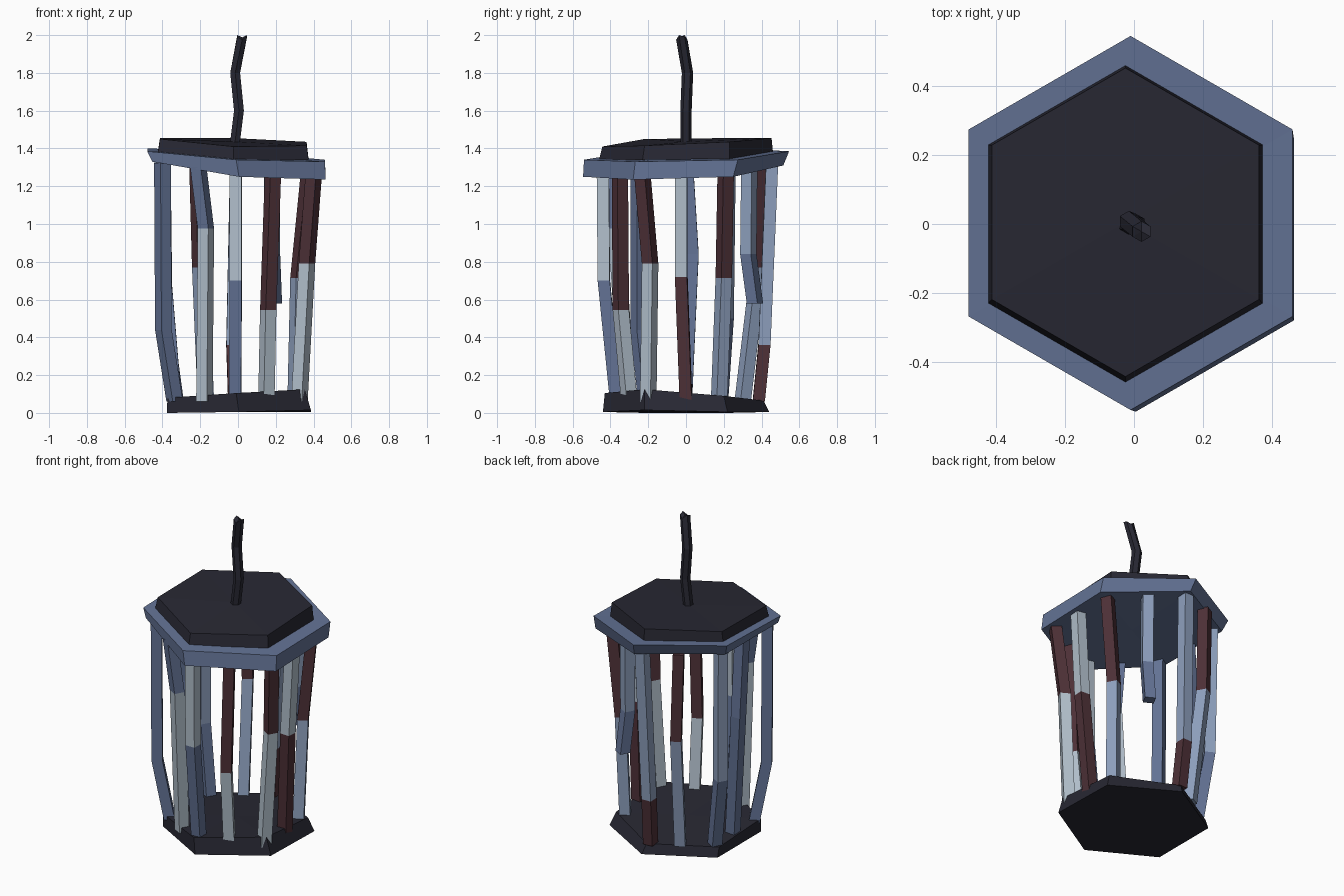
import bpy
import bmesh
import math

cube = bpy.data.objects.get("Cube")
if cube:
    bpy.data.objects.remove(cube, do_unlink=True)


def make_material(name, color):
    mat = bpy.data.materials.new(name)
    mat.use_nodes = True
    mat.diffuse_color = (*color, 1)
    mat.node_tree.nodes["Principled BSDF"].inputs["Base Color"].default_value = (*color, 1)
    return mat


IRON = make_material("dark iron", (.021, .021, .033))
BLUE = make_material("slate blue", (.125, .17, .30))
MIST = make_material("misty blue", (.27, .35, .51))
PALE = make_material("pale grey", (.45, .53, .61))
RED = make_material("dark maroon", (.075, .03, .038))


def loft(name, rings, materials):
    """Skin a stack of rings, one material per span, and close both ends."""
    bm = bmesh.new()
    rows = [[bm.verts.new(p) for p in ring] for ring in rings]
    slots = list(dict.fromkeys(materials))
    count = len(rows[0])
    for lower, upper, mat in zip(rows, rows[1:], materials):
        for i in range(count):
            j = (i + 1) % count
            face = bm.faces.new((lower[i], lower[j], upper[j], upper[i]))
            face.material_index = slots.index(mat)
    for row, mat in ((rows[0], materials[0]), (rows[-1], materials[-1])):
        # Fan the ends so uneven corners stay faceted
        center = bm.verts.new([sum(v.co[k] for v in row) / count for k in range(3)])
        for i in range(count):
            face = bm.faces.new((row[i], row[(i + 1) % count], center))
            face.material_index = slots.index(mat)
    bmesh.ops.recalc_face_normals(bm, faces=bm.faces)
    mesh = bpy.data.meshes.new(name)
    bm.to_mesh(mesh)
    bm.free()
    for mat in slots:
        mesh.materials.append(mat)
    obj = bpy.data.objects.new(name, mesh)
    bpy.context.collection.objects.link(obj)
    return obj


def hexagon(cx, cy, radius, heights):
    """Six corners starting at the front, counter-clockwise from above."""
    ring = []
    for i, z in enumerate(heights):
        a = math.radians(60 * i - 90)
        ring.append((cx + radius * math.cos(a), cy + radius * math.sin(a), z))
    return ring


# Crooked base, rim and lid
loft("base", [
    hexagon(.005, 0, .44, (.005, .015, .005, .005, 0, 0)),
    hexagon(-.01, -.01, .42, (.105, .125, .09, .065, .06, .08)),
], [IRON])
loft("rim", [
    hexagon(.005, -.015, .53, (1.25, 1.235, 1.25, 1.31, 1.33, 1.33)),
    hexagon(-.01, .003, .543, (1.34, 1.33, 1.34, 1.385, 1.4, 1.385)),
], [BLUE])
loft("lid", [
    hexagon(-.025, 0, .46, (1.34, 1.34, 1.345, 1.385, 1.39, 1.38)),
    hexagon(-.025, .005, .448, (1.41, 1.415, 1.435, 1.455, 1.455, 1.45)),
], [IRON])

# Bent hanging hook with a notched tip
hook = [hexagon(x, y, .03, [z] * 6) for x, y, z in (
    (-.02, 0, 1.4), (.005, 0, 1.6), (-.015, .008, 1.8))]
hook.append(hexagon(.022, -.022, .03, (1.975, 2, 1.99, 1.975, 2, 1.99)))
loft("hook", hook, [IRON] * 3)


def bar(name, top, bend, foot, upper, lower):
    """Square bar with one bend; it turns to face the lantern's axis."""
    x, y = top
    top = (x, y, 1.294 - .09 * x + .03 * y)
    foot = foot if len(foot) == 3 else (*foot, .06)
    a = math.atan2(y, x)
    rings = []
    for px, py, pz in (foot, bend, top):
        ring = []
        for r, t in ((1, -1), (1, 1), (-1, 1), (-1, -1)):
            r, t = r * .032, t * .032
            ring.append((px + r * math.cos(a) - t * math.sin(a),
                         py + r * math.sin(a) + t * math.cos(a), pz))
        rings.append(ring)
    loft(name, rings, [lower, upper])


# Corner bars
bar("front_bar", (-.012, -.44), (-.012, -.435, .7), (-.015, -.37), PALE, BLUE)
bar("front_left_bar", (.4, -.23), (.365, -.19, .79), (.325, -.2), RED, PALE)
bar("back_left_bar", (.375, .21), (.32, .2, .715), (.305, .175), RED, MIST)
bar("back_bar", (-.01, .455), (-.03, .415, .36), (-.02, .385), MIST, RED)
bar("back_right_bar", (-.4, .22), (-.39, .21, .5), (-.33, .18), MIST, BLUE)
bar("front_right_bar", (-.4, -.25), (-.395, -.25, .44), (-.335, -.21), BLUE, BLUE)

# Bars at the middle of each side
bar("front_left_middle_bar", (.185, -.35), (.16, -.345, .545), (.15, -.3), RED, PALE)
bar("left_middle_bar", (.4, -.025), (.37, -.025, .72), (.33, 0), PALE, RED)
bar("back_left_middle_bar", (.18, .335), (.18, .33, .84), (.19, .365, .58), MIST, BLUE)
bar("back_right_middle_bar", (-.215, .38), (-.2, .385, .77), (-.17, .3), RED, MIST)
bar("right_middle_bar", (-.4, .005), (-.395, .035, .84), (-.33, 0), BLUE, BLUE)
bar("front_right_middle_bar", (-.21, -.385), (-.17, -.37, .975), (-.178, -.31), BLUE, PALE)
